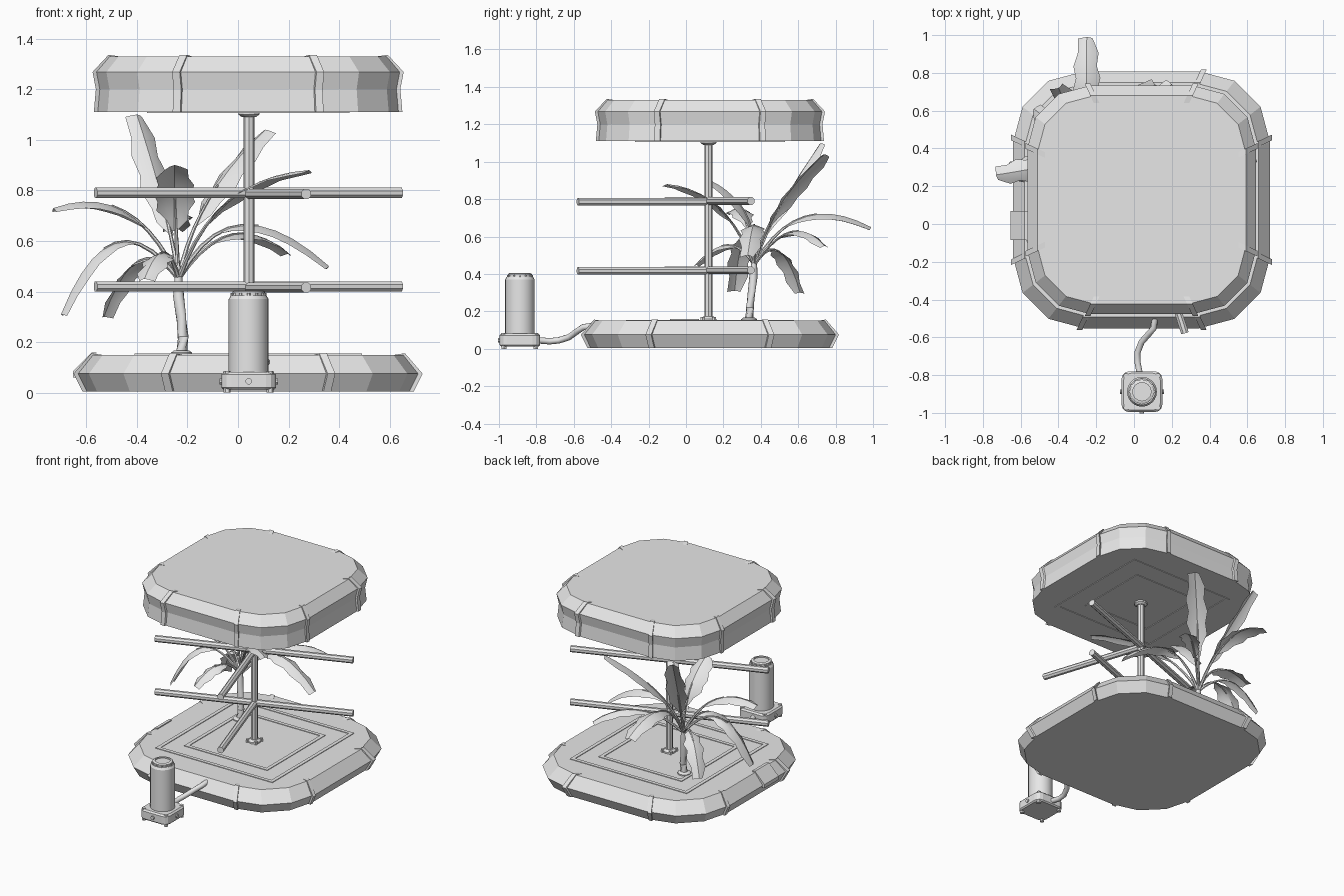
import bpy, bmesh, math
from mathutils import Vector, Matrix

if "Cube" in bpy.data.objects:
    bpy.data.objects.remove(bpy.data.objects["Cube"])

GREY = bpy.data.materials.new("plain_grey")
GREY.use_nodes = True
COLOUR = (0.8, 0.8, 0.8, 1)
GREY.diffuse_color = COLOUR
GREY.node_tree.nodes["Principled BSDF"].inputs["Base Color"].default_value = COLOUR

CX, CY = 0.04, 0.128          # centre of the platform and roof
POLE = Vector((0.043, 0.12, 0))
PUMP = Vector((0.042, -0.888, 0))


def finish(name, bm, smooth=None):
    bmesh.ops.recalc_face_normals(bm, faces=bm.faces)
    mesh = bpy.data.meshes.new(name)
    bm.to_mesh(mesh)
    bm.free()
    mesh.materials.append(GREY)
    ob = bpy.data.objects.new(name, mesh)
    bpy.context.collection.objects.link(ob)
    if smooth:
        bpy.ops.object.select_all(action='DESELECT')
        ob.select_set(True)
        bpy.context.view_layer.objects.active = ob
        bpy.ops.object.shade_smooth_by_angle(angle=math.radians(smooth))
    return ob


def loft(bm, rings, caps=True):
    rows = [[bm.verts.new(p) for p in ring] for ring in rings]
    n = len(rows[0])
    for a, b in zip(rows, rows[1:]):
        for i in range(n):
            bm.faces.new((a[i], a[(i + 1) % n], b[(i + 1) % n], b[i]))
    if caps:
        bm.faces.new(rows[0])
        bm.faces.new(rows[-1])


def rounded_square(half, radius, z, segments=3):
    pts = []
    for k in range(4):
        sx, sy = ((1, 1), (-1, 1), (-1, -1), (1, -1))[k]
        for j in range(segments + 1):
            a = math.pi / 2 * (k + j / segments)
            pts.append(Vector((sx * (half - radius) + radius * math.cos(a),
                               sy * (half - radius) + radius * math.sin(a), z)))
    return pts


def lathe(bm, centre, profile, sides):
    loft(bm, [[centre + Vector((r * math.cos(math.tau * i / sides),
                                r * math.sin(math.tau * i / sides), z))
               for i in range(sides)] for r, z in profile])


def tube(bm, path, radii, sides=8):
    path = [Vector(p) for p in path]
    rings = []
    for i, p in enumerate(path):
        d = path[min(i + 1, len(path) - 1)] - path[max(i - 1, 0)]
        rot = d.to_track_quat('Z', 'Y')
        rings.append([p + rot @ Vector((radii[i] * math.cos(math.tau * (k + .5) / sides),
                                        radii[i] * math.sin(math.tau * (k + .5) / sides), 0))
                      for k in range(sides)])
    loft(bm, rings)


def slab(name, profile, round_ratio):
    bm = bmesh.new()
    offset = Vector((CX, CY, 0))
    loft(bm, [[p + offset for p in rounded_square(h, h * round_ratio, z)] for h, z in profile])
    return finish(name, bm)


def ribs(name, profile, start):
    # eight straps that follow the rim where the corners begin
    bm = bmesh.new()
    outer = [(h + 0.010, z) for h, z in profile]
    inner = [(h - 0.04, z) for h, z in profile]
    outer[-1] = (profile[-1][0], profile[-1][1] + 0.006)
    section = outer + inner[::-1]
    for k in range(4):
        turn = Matrix.Rotation(k * math.pi / 2, 3, 'Z')
        for side in (-1, 1):
            rings = []
            for t in (-0.015, 0.015):
                rings.append([turn @ Vector((h, side * start * h / profile[1][0] + t, z))
                              + Vector((CX, CY, 0)) for h, z in section])
            loft(bm, rings)
    finish(name, bm)


def square_frame(name, half, z, height, width=0.025):
    bm = bmesh.new()
    square = [(1, 1), (-1, 1), (-1, -1), (1, -1)]
    loops = [(half, z), (half, z + height), (half - width, z + height), (half - width, z)]
    loops.append(loops[0])
    loft(bm, [[(CX + sx * h, CY + sy * h, zz) for sx, sy in square] for h, zz in loops], False)
    bmesh.ops.remove_doubles(bm, verts=bm.verts, dist=1e-5)
    finish(name, bm)


# platform and roof
base_profile = [(0.645, 0.005), (0.68, 0.075), (0.62, 0.15)]
roof_profile = [(0.60, 1.11), (0.592, 1.20), (0.605, 1.268), (0.552, 1.33)]
slab("platform", base_profile, 0.55)
slab("roof", roof_profile, 0.55)
ribs("platform_ribs", base_profile, 0.325)
ribs("roof_ribs", roof_profile, 0.275)
for name, half, z, height in (("platform_outer_frame", 0.45, 0.15, 0.004),
                              ("platform_inner_frame", 0.32, 0.15, 0.004),
                              ("roof_outer_frame", 0.40, 1.11, -0.004),
                              ("roof_inner_frame", 0.26, 1.11, -0.004)):
    square_frame(name, half, z, height)

# hatch on the sloping rim
bm = bmesh.new()
loft(bm, [[(-0.56, y, 0.158), (-0.58, y, 0.158), (-0.653, y, 0.085),
           (-0.653, y, 0.06), (-0.58, y, 0.06)] for y in (-0.085, 0.07)])
finish("rim_hatch", bm)

# central pole with bolted flanges
bm = bmesh.new()
lathe(bm, POLE, [(0.022, 0.14), (0.022, 1.12)], 8)
finish("pole", bm)
bm = bmesh.new()
lathe(bm, POLE, [(0.042, 0.148), (0.042, 0.16), (0.028, 0.172)], 12)
lathe(bm, POLE, [(0.028, 1.09), (0.042, 1.1), (0.042, 1.112)], 12)
for k in range(4):
    a = math.tau * (k + 0.5) / 4
    lathe(bm, POLE + Vector((math.cos(a), math.sin(a), 0)) * 0.045,
          [(0.011, 0.148), (0.011, 0.17)], 6)
finish("pole_flanges", bm)

# two tiers of crossed arms
for tier, z in (("lower", 0.42), ("upper", 0.79)):
    bm = bmesh.new()
    tube(bm, [(-0.563, -0.105, z), (0.645, 0.347, z)], (0.022, 0.022))
    tube(bm, [(0.27, -0.578, z - 0.004), (0.043, 0.12, z - 0.004)], (0.022, 0.022))
    finish(tier + "_arms", bm)

# pump
bm = bmesh.new()
loft(bm, [[p + PUMP for p in rounded_square(h, 0.04, z)]
          for h, z in ((0.1, 0.012), (0.108, 0.02), (0.108, 0.072), (0.098, 0.082))])
for sx in (-1, 1):
    for sy in (-1, 1):
        lathe(bm, PUMP + Vector((sx * 0.085, sy * 0.085, 0)), [(0.014, 0), (0.014, 0.085)], 6)
for k in range(4):
    d = Matrix.Rotation(k * math.pi / 2, 3, 'Z') @ Vector((1, 0, 0))
    if k != 1:
        tube(bm, [PUMP + d * r + Vector((0, 0, 0.045)) for r in (0.1, 0.116)], (0.013, 0.013))
finish("pump_foot", bm)
bm = bmesh.new()
lathe(bm, PUMP, [(0.079, 0.075), (0.079, 0.37), (0.07, 0.385), (0.064, 0.385),
                 (0.064, 0.4), (0.055, 0.405), (0.048, 0.405), (0.048, 0.396)], 24)
finish("pump_body", bm, 30)
bm = bmesh.new()
for k in range(12):
    a = math.tau * k / 12
    lathe(bm, PUMP + Vector((math.cos(a), math.sin(a), 0)) * 0.064,
          [(0.007, 0.38), (0.007, 0.395)], 6)
finish("pump_studs", bm)

# hose from pump to platform
bm = bmesh.new()
hose = [(0.03, -0.79, 0.045), (0.018, -0.73, 0.04), (0.018, -0.68, 0.045), (0.04, -0.625, 0.062),
        (0.08, -0.58, 0.095), (0.105, -0.55, 0.115), (0.11, -0.5, 0.122)]
tube(bm, hose, [0.017] * len(hose), 10)
finish("hose", bm, 40)

# plant trunk
bm = bmesh.new()
lathe(bm, Vector((-0.223, 0.337, 0)), [(0.042, 0.148), (0.042, 0.158), (0.03, 0.167)], 12)
tube(bm, [(-0.223, 0.337, 0.15), (-0.217, 0.342, 0.22), (-0.225, 0.35, 0.3),
          (-0.235, 0.36, 0.38), (-0.235, 0.368, 0.5)], (0.026, 0.022, 0.02, 0.022, 0.012), 10)
finish("plant_trunk", bm, 40)

# broad leaves: point passed on the way, then tip, then half width
LEAVES = [((-0.31, 0.53, 0.80), (-0.40, 0.72, 1.10), 0.060),
          ((-0.08, 0.54, 0.82), (0.11, 0.74, 1.04), 0.062),
          ((-0.25, 0.70, 0.72), (-0.25, 0.99, 0.65), 0.065),
          ((0.02, 0.12, 0.80), (0.28, -0.10, 0.88), 0.042),
          ((-0.25, 0.29, 0.77), (-0.25, 0.13, 0.90), 0.075),
          ((-0.50, 0.30, 0.74), (-0.73, 0.26, 0.73), 0.060),
          ((-0.53, 0.30, 0.57), (-0.70, 0.26, 0.31), 0.060),
          ((-0.42, 0.52, 0.50), (-0.53, 0.61, 0.30), 0.055),
          ((-0.31, 0.19, 0.55), (-0.37, 0.05, 0.45), 0.055),
          ((0.08, 0.36, 0.66), (0.36, 0.33, 0.50), 0.060),
          ((0.02, 0.60, 0.63), (0.20, 0.74, 0.55), 0.050)]
CROWN = Vector((-0.235, 0.365, 0.45))
WIDTHS = (0.1, 0.55, 0.85, 1.0, 1.0, 0.95, 0.85, 0.6)
T = 0.6
for n, (via, tip, half) in enumerate(LEAVES):
    via, tip = Vector(via), Vector(tip)
    bend = (via - CROWN * (1 - T) ** 2 - tip * T * T) / (2 * T * (1 - T))

    def spine(t):
        return CROWN * (1 - t) ** 2 + bend * 2 * t * (1 - t) + tip * t * t

    side = (tip - CROWN).cross(Vector((0, 0, 1))).normalized()
    bm = bmesh.new()
    steps = [i * 0.1 for i in range(7)]
    tube(bm, [spine(t) for t in steps], [0.010 - 0.009 * t for t in steps], 6)
    rows = []
    for i, w in enumerate(WIDTHS):
        t = 0.32 + 0.68 * i / (len(WIDTHS) - 1)
        forward = (spine(t + 0.02) - spine(t - 0.02)).normalized()
        normal = side.cross(forward)
        ragged = 0.008 * (-1) ** (i + n)
        rows.append([bm.verts.new(spine(t) + side * s * (half * w + s * ragged)
                                  - normal * abs(s) ** 1.5 * half * w * 0.45)
                     for s in (-1, -0.5, 0, 0.5, 1)])
    for a, b in zip(rows, rows[1:]):
        for j in range(4):
            bm.faces.new((a[j], a[j + 1], b[j + 1], b[j]))
    finish(f"leaf_{n + 1}", bm, 35)
